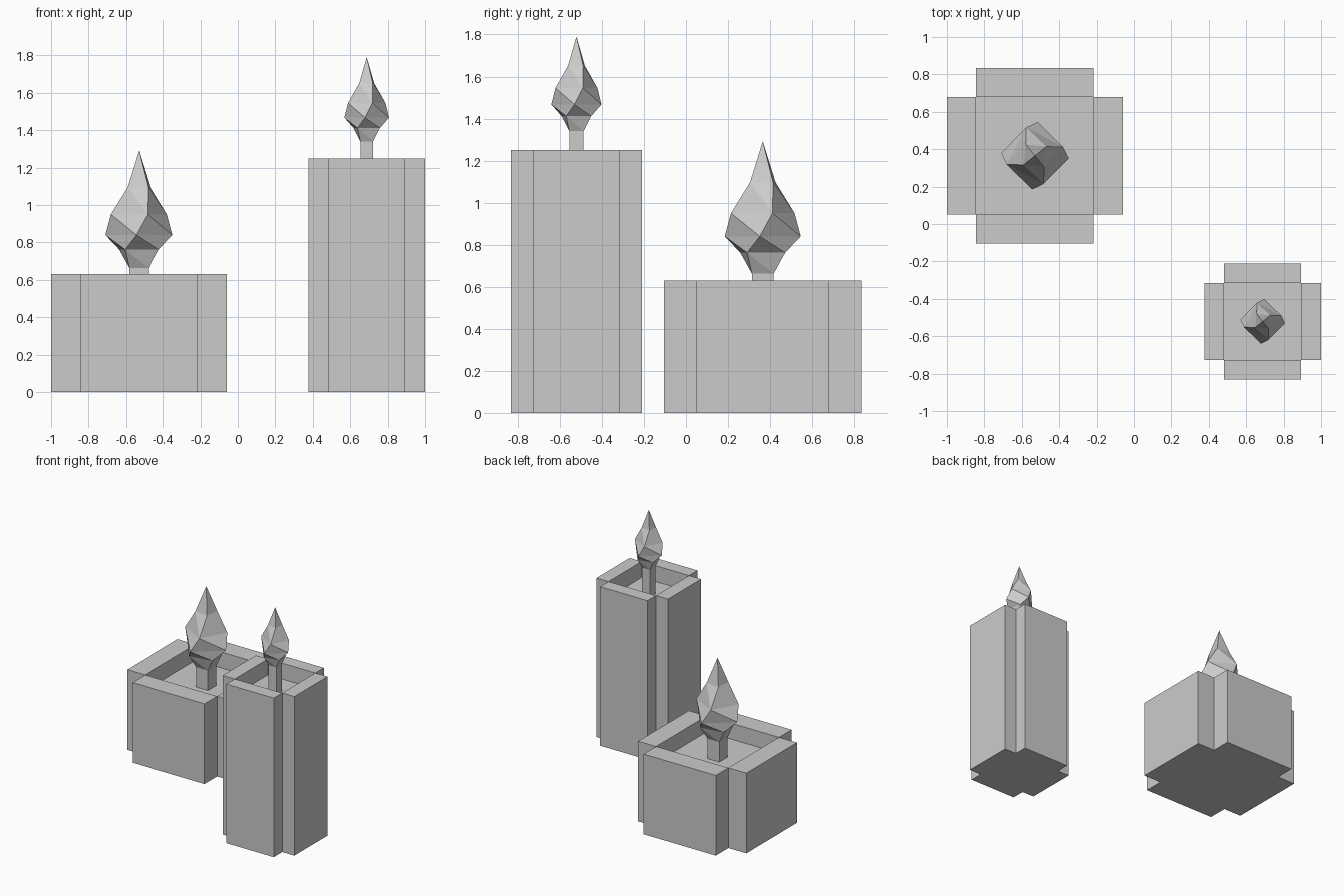
import bpy, bmesh
from math import radians, cos, sin
from mathutils import Vector

if "Cube" in bpy.data.objects:
    bpy.data.objects.remove(bpy.data.objects["Cube"])


def finish(bm, name, loc):
    mesh = bpy.data.meshes.new(name)
    bm.to_mesh(mesh)
    bm.free()
    obj = bpy.data.objects.new(name, mesh)
    obj.location = loc
    bpy.context.collection.objects.link(obj)
    return obj


def wax_body(name, loc, inner, outer, height, depth):
    """Plus-shaped block with a square recess in the top."""
    bm = bmesh.new()
    c = [-outer, -inner, inner, outer]
    grid = [[bm.verts.new((x, y, 0)) for y in c] for x in c]
    for i in range(3):
        for j in range(3):
            if i == 1 or j == 1:
                bm.faces.new((grid[i][j], grid[i + 1][j],
                              grid[i + 1][j + 1], grid[i][j + 1]))
    bmesh.ops.delete(bm, geom=[v for v in bm.verts if not v.link_faces], context='VERTS')
    ext = bmesh.ops.extrude_face_region(bm, geom=bm.faces[:])
    bmesh.ops.translate(bm, vec=(0, 0, height),
                        verts=[g for g in ext["geom"] if isinstance(g, bmesh.types.BMVert)])
    bmesh.ops.recalc_face_normals(bm, faces=bm.faces[:])
    # sink the middle of the top
    top = [f for f in bm.faces
           if (f.calc_center_median() - Vector((0, 0, height))).length < 1e-4]
    sunk = bmesh.ops.extrude_discrete_faces(bm, faces=top)["faces"]
    bmesh.ops.translate(bm, vec=(0, 0, -depth), verts=list(sunk[0].verts))
    return finish(bm, name, loc)


def twisted_column(name, loc, rings, tip=None):
    """Four-sided column through (radius, angle, z) rings, flat or pointed top."""
    bm = bmesh.new()
    loops = [[bm.verts.new((r * cos(radians(a + 90 * k)), r * sin(radians(a + 90 * k)), z))
              for k in range(4)] for r, a, z in rings]
    bm.faces.new(loops[0][::-1])
    for lo, hi in zip(loops, loops[1:]):
        for k in range(4):
            n = (k + 1) % 4
            # split each twisted quad along the shorter diagonal
            if (lo[k].co - hi[n].co).length < (lo[n].co - hi[k].co).length:
                bm.faces.new((lo[k], lo[n], hi[n]))
                bm.faces.new((lo[k], hi[n], hi[k]))
            else:
                bm.faces.new((lo[k], lo[n], hi[k]))
                bm.faces.new((lo[n], hi[n], hi[k]))
    if tip is None:
        bm.faces.new(loops[-1])
    else:
        apex = bm.verts.new((0, 0, tip))
        for k in range(4):
            bm.faces.new((loops[-1][k], loops[-1][(k + 1) % 4], apex))
    return finish(bm, name, loc)


# flame rings: radius, twist angle, height above flame base
FLAME = [(0.073, -135, 0), (0.13, -125, 0.10), (0.181, -94.5, 0.178),
         (0.158, -73, 0.288), (0.078, -51, 0.435)]


def candle(prefix, x, y, inner, outer, height, depth, flame_z, sxy, sz):
    loc = (x, y, 0)
    wax_body(prefix + "_wax", loc, inner, outer, height, depth)
    r = FLAME[0][0] * sxy
    twisted_column(prefix + "_wick", loc,
                   [(r, -135, height - depth), (r, -135, flame_z)])
    twisted_column(prefix + "_flame", loc,
                   [(fr * sxy, a, flame_z + z * sz) for fr, a, z in FLAME],
                   flame_z + 0.63 * sz)


candle("wide_candle", -0.53, 0.365, 0.314, 0.47, 0.63, 0.125, 0.662, 1.0, 1.0)
candle("tall_candle", 0.688, -0.521, 0.206, 0.311, 1.25, 0.125, 1.34, 0.66, 0.715)
